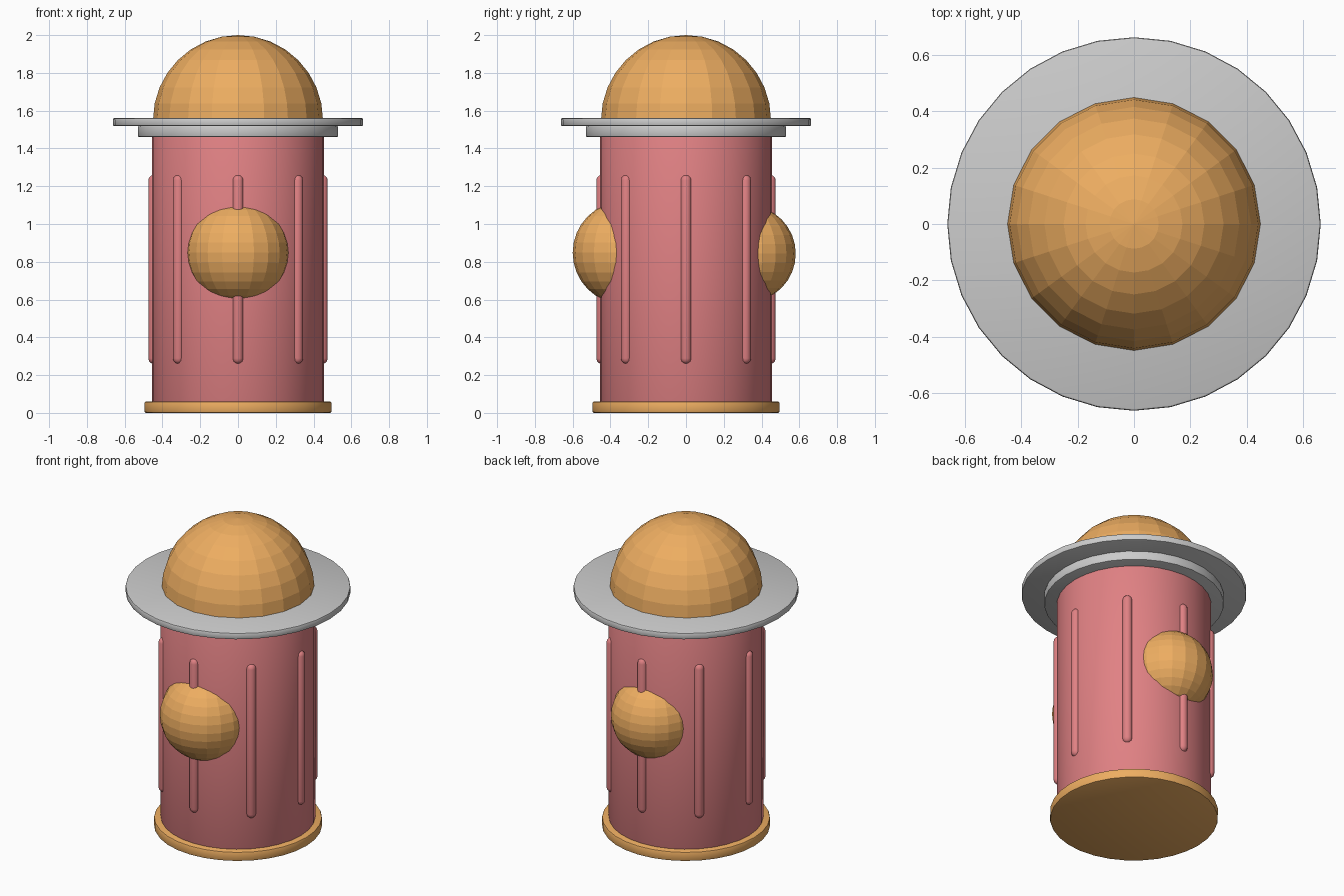
import bpy, bmesh
from math import radians, sin, cos, pi
from mathutils import Vector

if "Cube" in bpy.data.objects:
    bpy.data.objects.remove(bpy.data.objects["Cube"])


def material(name, rgb):
    m = bpy.data.materials.new(name)
    m.diffuse_color = (*rgb, 1)
    m.use_nodes = True
    m.node_tree.nodes["Principled BSDF"].inputs["Base Color"].default_value = m.diffuse_color
    return m


ORANGE = material("orange", (0.85, 0.42, 0.12))
RED = material("red", (0.75, 0.22, 0.23))


def finish(name, bm, mat=None, smooth=False):
    bmesh.ops.recalc_face_normals(bm, faces=bm.faces)
    mesh = bpy.data.meshes.new(name)
    bm.to_mesh(mesh)
    bm.free()
    ob = bpy.data.objects.new(name, mesh)
    bpy.context.collection.objects.link(ob)
    if mat:
        mesh.materials.append(mat)
    if smooth:
        bpy.ops.object.select_all(action='DESELECT')
        ob.select_set(True)
        bpy.context.view_layer.objects.active = ob
        bpy.ops.object.shade_smooth_by_angle(angle=radians(40))
    return ob


def lathe(name, profile, sides, mat=None, centre=(0, 0)):
    """Closed solid turned about a vertical axis from (radius, z) points."""
    bm = bmesh.new()
    rings = [[bm.verts.new((centre[0] + r * sin(2 * pi * i / sides),
                            centre[1] + r * cos(2 * pi * i / sides), z))
              for i in range(sides)] for r, z in profile]
    for a, b in zip(rings, rings[1:]):
        for i in range(sides):
            j = (i + 1) % sides
            bm.faces.new((a[i], a[j], b[j], b[i]))
    bm.faces.new(rings[0])
    bm.faces.new(rings[-1])
    return finish(name, bm, mat, smooth=True)


def disc(name, r, z0, z1, mat=None, b=0.008):
    return lathe(name, [(r - b, z0), (r - b * .3, z0 + b * .3), (r, z0 + b),
                        (r, z1 - b), (r - b * .3, z1 - b * .3), (r - b, z1)], 32, mat)


def cut_sphere(name, r, centre, keep):
    """Faceted sphere with only the half facing the keep direction."""
    bm = bmesh.new()
    bmesh.ops.create_uvsphere(bm, u_segments=20, v_segments=16, radius=r)
    geom = bm.verts[:] + bm.edges[:] + bm.faces[:]
    cut = bmesh.ops.bisect_plane(bm, geom=geom, dist=1e-5, plane_co=(0, 0, 0),
                                 plane_no=keep, clear_inner=True)
    bmesh.ops.holes_fill(bm, edges=[e for e in bm.edges if e.is_boundary])
    bmesh.ops.translate(bm, verts=bm.verts, vec=Vector(centre))
    return finish(name, bm, ORANGE)


# Stacked body, base and flanges
disc("base_plate", 0.495, 0.0, 0.06, ORANGE)
disc("barrel", 0.455, 0.055, 1.465, RED)
disc("lower_flange", 0.53, 1.46, 1.52)
disc("brim", 0.663, 1.518, 1.56)

# Dome and side caps
cut_sphere("dome", 0.45, (0, 0, 1.55), (0, 0, 1))
cut_sphere("front_cap", 0.273, (0, -0.327, 0.848), (0, -1, 0))
cut_sphere("back_cap", 0.257, (0, 0.324, 0.843), (0, 1, 0))

# Eight round-ended ribs around the barrel
R = 0.029
ends = [(R * sin(radians(a)), R * cos(radians(a))) for a in (5, 30, 60, 90)]
rib_profile = ([(r, 0.289 - h) for r, h in ends]
               + [(r, 1.231 + h) for r, h in reversed(ends)])
for k in range(8):
    a = k * pi / 4
    lathe(f"rib_{k + 1}", rib_profile, 16, RED, (0.446 * cos(a), 0.446 * sin(a)))
